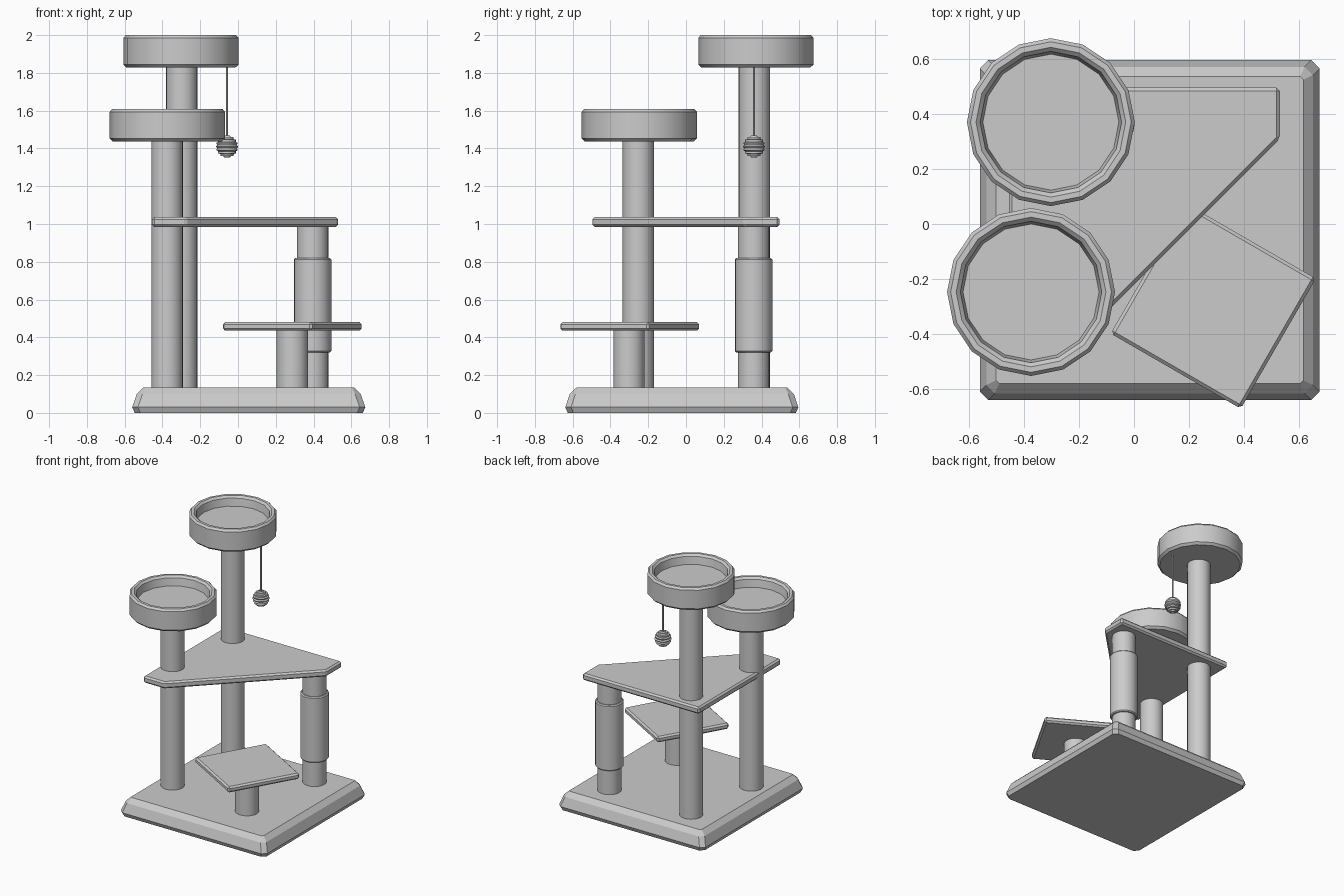
import bpy, math
from math import cos, sin, pi

if "Cube" in bpy.data.objects:
    bpy.data.objects.remove(bpy.data.objects["Cube"])

def build(name, verts, faces, smooth=False):
    me = bpy.data.meshes.new(name)
    me.from_pydata(verts, [], faces)
    me.update()
    ob = bpy.data.objects.new(name, me)
    bpy.context.collection.objects.link(ob)
    if smooth:
        bpy.ops.object.select_all(action='DESELECT')
        ob.select_set(True)
        bpy.context.view_layer.objects.active = ob
        bpy.ops.object.shade_smooth_by_angle(angle=math.radians(32))
    return ob

def loft(name, rings, smooth=False):
    """Skin equal-length rings and cap both ends."""
    n = len(rings[0])
    verts = [v for r in rings for v in r]
    faces = [(i*n + j, i*n + (j+1) % n, (i+1)*n + (j+1) % n, (i+1)*n + j)
             for i in range(len(rings) - 1) for j in range(n)]
    faces.append(tuple(reversed(range(n))))
    faces.append(tuple(range(len(verts) - n, len(verts))))
    return build(name, verts, faces, smooth)

def turned(name, x, y, z, profile, n=16):
    """Revolve (radius, height) pairs about a vertical axis."""
    return loft(name, [[(x + r*cos(2*pi*j/n), y + r*sin(2*pi*j/n), z + h)
                        for j in range(n)] for r, h in profile], True)

def board(name, outline, z0, z1, bevel=0.012):
    """Flat board from a counter-clockwise outline, with bevelled edges."""
    ob = loft(name, [[(x, y, z) for x, y in outline] for z in (z0, z1)])
    m = ob.modifiers.new("edge_bevel", 'BEVEL')
    m.width, m.segments = bevel, 1
    return ob

# Base plinth: square with clipped corners and sloping top edge
def clipped(h, z, c=0.03, cx=0.057, cy=-0.022):
    pts = [(h, -h+c), (h, h-c), (h-c, h), (-h+c, h),
           (-h, h-c), (-h, -h+c), (-h+c, -h), (h-c, -h)]
    return [(cx + x, cy + y, z) for x, y in pts]

loft("base", [clipped(0.604, 0), clipped(0.617, 0.03),
              clipped(0.593, 0.10), clipped(0.558, 0.134, 0.012)])

# Posts
for name, x, y, top in (("left_front_post", -0.375, -0.252, 1.45),
                        ("left_back_post", -0.298, 0.362, 1.84),
                        ("right_back_post", 0.395, 0.358, 1.0),
                        ("step_post", 0.288, -0.302, 0.45)):
    turned(name, x, y, 0.12, [(0.083, 0), (0.083, top - 0.12)], 24)

# Scratching sleeve around the right post
turned("scratch_sleeve", 0.395, 0.358, 0.32,
       [(0.092, 0), (0.099, 0.007), (0.099, 0.493), (0.092, 0.5)], 24)

# Platforms
board("main_platform", [(-0.455, 0.495), (-0.455, -0.495), (-0.275, -0.495),
                        (0.53, 0.31), (0.53, 0.495)], 0.985, 1.037)
a, h = math.radians(-30), 0.273
board("step_platform", [(0.288 + x*cos(a) - y*sin(a), -0.298 + x*sin(a) + y*cos(a))
                        for x, y in ((-h, -h), (h, -h), (h, h), (-h, h))], 0.435, 0.48)

# Bowl perches
bowl = [(0.288, 0), (0.305, 0.016), (0.305, 0.157), (0.292, 0.172),
        (0.272, 0.172), (0.257, 0.157), (0.247, 0.10)]
turned("low_bowl", -0.374, -0.247, 1.437, bowl)
turned("high_bowl", -0.302, 0.37, 1.828, bowl)

# Hanging toy: cord and ridged ball
turned("toy_cord", -0.058, 0.36, 1.45, [(0.006, 0), (0.006, 0.39)], 8)
rings = 18
ridges = []
for i in range(rings + 1):
    t = pi * (0.03 + 0.94 * i / rings)
    r = 0.06 if i % 2 else 0.053
    ridges.append((r*sin(t), -r*cos(t)))
turned("toy_ball", -0.058, 0.36, 1.41, ridges)
